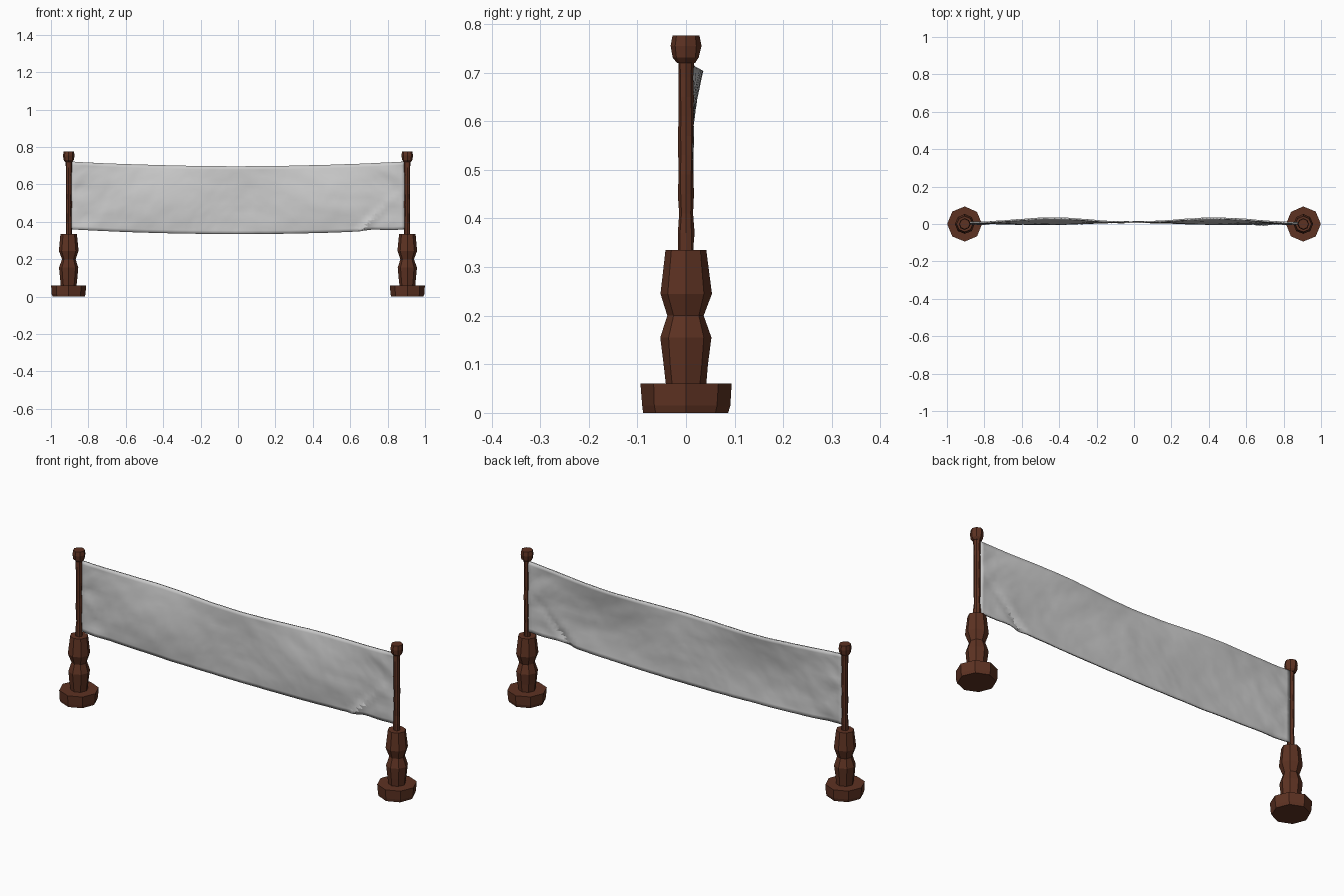
import bpy, bmesh, math, random
from mathutils import Vector, noise

if "Cube" in bpy.data.objects:
    bpy.data.objects.remove(bpy.data.objects["Cube"])

random.seed(4)
wood = bpy.data.materials.new("dark_wood")
wood.diffuse_color = (0.11, 0.032, 0.016, 1)
wood.use_nodes = True
wood.node_tree.nodes["Principled BSDF"].inputs["Base Color"].default_value = wood.diffuse_color
POST_X = 0.905


def lathe(name, profile, jitter, sides=8):
    """Hand-carved turned part around the right post, mirrored to the left."""
    bm = bmesh.new()
    rings = []
    for r, z in profile:
        ring = []
        for i in range(sides):
            a = 2 * math.pi * i / sides
            rr = r + random.uniform(-jitter, jitter)
            ring.append(bm.verts.new((POST_X + rr * math.cos(a), rr * math.sin(a), z)))
        rings.append(ring)
    for lo, hi in zip(rings, rings[1:]):
        for i in range(sides):
            j = (i + 1) % sides
            bm.faces.new((lo[i], lo[j], hi[j], hi[i]))
    bm.faces.new(rings[0][::-1])
    bm.faces.new(rings[-1])
    me = bpy.data.meshes.new(name)
    bm.to_mesh(me)
    bm.free()
    me.materials.append(wood)
    ob = bpy.data.objects.new(name, me)
    bpy.context.collection.objects.link(ob)
    centre = bpy.data.objects.get("mirror_centre")
    if centre is None:
        centre = bpy.data.objects.new("mirror_centre", None)
        centre.hide_render = True
        bpy.context.collection.objects.link(centre)
    mod = ob.modifiers.new("both_sides", "MIRROR")
    mod.mirror_object = centre
    mod.use_mirror_merge = False
    return ob


# Posts: foot, carved lower body, slim pole, knob
lathe("post_foot", [(0.087, 0.0), (0.091, 0.015), (0.093, 0.06)], 0.0015)
lathe("post_body", [(0.041, 0.055), (0.045, 0.10), (0.052, 0.155), (0.037, 0.20),
                    (0.053, 0.245), (0.043, 0.335)], 0.0015)
lathe("post_pole", [(0.0155 + 0.001 * math.sin(k * 2.1), 0.33 + 0.04 * k)
                    for k in range(11)], 0.0015)
lathe("post_knob", [(0.018, 0.72), (0.027, 0.731), (0.031, 0.755), (0.027, 0.776)], 0.001)


# Hanging cloth: sagging, gently billowed grid
def cloth_point(u, t):
    x = 0.892 * u
    z = 0.36 + 0.362 * t - 0.025 * (1 - u * u)
    billow = 0.5 - 0.5 * math.cos(2 * math.pi * u)
    amp = 0.022 - 0.024 * math.sin(math.pi * min(1, (1 - t) / 1.15)) - 0.012 * (1 - t)
    y = 0.005 + 0.005 * (1 - u * u) + billow * amp
    # fine wrinkles, stronger toward the ends
    rough = 0.003 + 0.006 * abs(u) ** 8
    y += rough * noise.noise(Vector((x * 9, z * 14, 3.0)))
    y += 0.4 * rough * noise.noise(Vector((x * 28, z * 34, 8.0)))
    # diagonal crease at the lower right, small pucker at the lower left
    d = (x - 0.66) - 0.95 * (z - 0.35)
    fade = max(0, 1 - t / 0.65)
    y -= 0.012 * fade * math.exp(-(d / 0.025) ** 2)
    z += 0.008 * (1 - t) ** 6 * math.exp(-((x - 0.72) / 0.06) ** 2)
    y -= 0.008 * math.exp(-((x + 0.82) / 0.05) ** 2 - ((z - 0.365) / 0.03) ** 2)
    return x, y, z


NX, NZ = 90, 20
bm = bmesh.new()
grid = [[bm.verts.new(cloth_point(2 * i / NX - 1, k / NZ)) for i in range(NX + 1)]
        for k in range(NZ + 1)]
for k in range(NZ):
    for i in range(NX):
        bm.faces.new((grid[k][i], grid[k][i + 1], grid[k + 1][i + 1], grid[k + 1][i]))
bmesh.ops.triangulate(bm, faces=bm.faces[:])
me = bpy.data.meshes.new("cloth")
bm.to_mesh(me)
bm.free()
cloth = bpy.data.objects.new("cloth", me)
bpy.context.collection.objects.link(cloth)
thick = cloth.modifiers.new("thickness", "SOLIDIFY")
thick.thickness = 0.008
thick.offset = 0

bpy.ops.object.select_all(action='DESELECT')
cloth.select_set(True)
bpy.context.view_layer.objects.active = cloth
bpy.ops.object.shade_smooth_by_angle(angle=math.radians(20))
